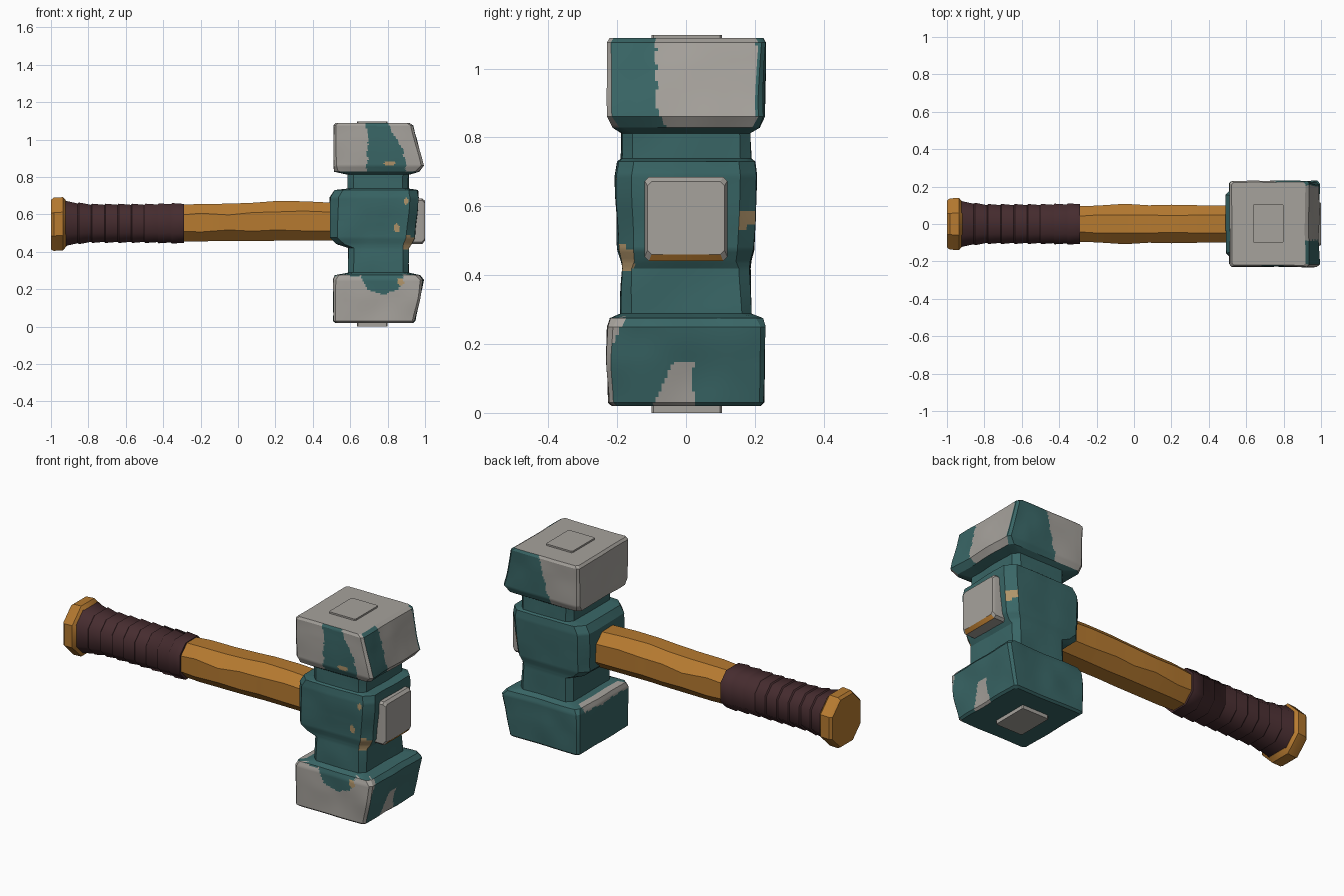
import bpy, bmesh, math
from mathutils import Vector, noise

if "Cube" in bpy.data.objects:
    bpy.data.objects.remove(bpy.data.objects["Cube"])


def material(name, rgb):
    m = bpy.data.materials.new(name)
    m.diffuse_color = [((c / 255 + 0.055) / 1.055) ** 2.4 for c in rgb] + [1]
    m.use_nodes = True
    m.node_tree.nodes["Principled BSDF"].inputs["Base Color"].default_value = m.diffuse_color
    return m


TEAL = material("teal paint", (57, 102, 102))
STEEL = material("bare steel", (166, 162, 156))
TAN = material("tan chip", (176, 148, 106))
WOOD = material("golden wood", (182, 122, 48))
GRIP = material("dark leather", (70, 44, 47))


def lerp(a, b, t):
    return tuple(p + (q - p) * t for p, q in zip(a, b))


def interp(pts, x):
    for (x0, y0), (x1, y1) in zip(pts, pts[1:]):
        if x <= x1:
            return y0 + (y1 - y0) * max(0, (x - x0) / (x1 - x0))
    return pts[-1][1]


def octagon(u0, u1, v0, v1, c):
    return [(u0 + c, v0), (u1 - c, v0), (u1, v0 + c), (u1, v1 - c),
            (u1 - c, v1), (u0 + c, v1), (u0, v1 - c), (u0, v0 + c)]


def loft(name, rings, mats, rule=None, angle=30):
    """Skin closed rings of points; rule(centre, row, column) picks the material."""
    bm = bmesh.new()
    rows = [[bm.verts.new(p) for p in r] for r in rings]
    n = len(rows[0])
    for i in range(len(rows) - 1):
        for j in range(n):
            k = (j + 1) % n
            f = bm.faces.new((rows[i][j], rows[i][k], rows[i + 1][k], rows[i + 1][j]))
            if rule:
                f.material_index = rule(f.calc_center_median(), i, j)
    ends = [bm.faces.new(rows[0]), bm.faces.new(rows[-1])]
    if rule:
        ends[1].material_index = 1 if name == "hammer_head" else 0
    bmesh.ops.recalc_face_normals(bm, faces=bm.faces)
    me = bpy.data.meshes.new(name)
    bm.to_mesh(me)
    bm.free()
    ob = bpy.data.objects.new(name, me)
    bpy.context.collection.objects.link(ob)
    for m in mats:
        me.materials.append(m)
    bpy.ops.object.select_all(action='DESELECT')
    ob.select_set(True)
    bpy.context.view_layer.objects.active = ob
    bpy.ops.object.shade_smooth_by_angle(angle=math.radians(angle))
    return ob


# Head: chamfered rectangles stacked up z (z, x0, x1, half depth, chamfer)
KEYS = [(0.02, .522, .935, .215, .012), (0.03, .51, .947, .226, .012),
        (0.25, .51, .99, .228, .014), (0.275, .52, .97, .22, .02),
        (0.288, .588, .912, .19, .03), (0.42, .59, .912, .186, .03),
        (0.44, .53, .925, .188, .04), (0.475, .49, .945, .197, .045),
        (0.69, .49, .965, .203, .045), (0.73, .515, .96, .198, .045),
        (0.738, .588, .912, .188, .03), (0.812, .588, .912, .186, .03),
        (0.828, .515, .965, .212, .02), (0.86, .51, .99, .226, .014),
        (1.075, .51, .935, .23, .012), (1.088, .522, .915, .222, .012)]
LONG, SHORT = 48, 2
SIDES = [k for k in range(8) for _ in range(LONG if k % 2 == 0 else SHORT)]


def head_ring(z, x0, x1, hy, c):
    o = octagon(x0, x1, -hy, hy, c)
    ring = []
    for k in range(8):
        n = LONG if k % 2 == 0 else SHORT
        for s in range(n):
            x, y = lerp(o[k], o[(k + 1) % 8], s / n)
            d = 0.007 * noise.noise(Vector((x * 7, y * 7, z * 7)))
            ring.append((x + d * (x - .72) * 4, y + d * y * 4, z))
    return ring


head_rings = []
for a, b in zip(KEYS, KEYS[1:]):
    steps = max(1, round((b[0] - a[0]) / 0.008))
    head_rings += [head_ring(*lerp(a, b, s / steps)) for s in range(steps)]
head_rings.append(head_ring(*KEYS[-1]))

# Paint chips: (sides, use y instead of x, position, height, radii)
CHIPS = [((0, 1), 0, .81, .873, .034, .014), ((0, 1), 0, .85, .53, .017, .022),
         ((0, 1), 0, .90, .67, .014, .02), ((0, 1), 0, .91, .45, .016, .035),
         ((0, 1), 0, .87, .24, .018, .022), ((1, 2), 1, -.17, .445, .02, .035),
         ((3, 4), 0, .935, .56, .02, .035)]
FRONT_WEAR = [(.51, .275), (.655, .275), (.69, .2), (.78, .172), (.86, .2), (.89, .275), (1, .275)]


def head_paint(c, row, col):
    k, (x, y, z) = SIDES[col], c
    wob = 0.012 * noise.noise(Vector((x * 25, y * 25, z * 25)))
    for sides, use_y, u, h, ru, rh in CHIPS:
        if k in sides and (((y if use_y else x) - u) / ru) ** 2 + ((z - h) / rh) ** 2 < 1 + 40 * wob:
            return 2
    top, low = z > .825, z < .28
    if k in (0, 1, 7):
        bare = top and (x < .69 + wob or x > wob + interp([(.83, .9), (.95, .88), (1.08, .8)], z)) \
            or low and z < interp(FRONT_WEAR, x) + wob
    elif k == 2:
        bare = top and interp([(.82, -.05), (.88, -.085), (1.09, -.09)], z) + wob < y < .205 \
            or low and (z < .15 and -.095 + (z - .02) * .45 < y < .022 + wob
                        or y < interp([(.18, -.22), (.27, -.18)], z))
    elif k in (3, 4, 5):
        bare = top and x < .69 + (z - .83) * .25 + wob
    else:
        bare = top or low and (z > .245 + wob and y < .17 or y < -.212)
    return 1 if bare else 0


loft("hammer_head", head_rings, [TEAL, STEEL, TAN], head_paint)


# Shafts along x (x, centre z, half width y, half height z, chamfer)
def shaft_ring(x, cz, hy, hz, c):
    return [(x, y, z) for y, z in octagon(-hy, hy, cz - hz, cz + hz, c)]


def shaft(name, keys, mats, rule=None, angle=30):
    return loft(name, [shaft_ring(*k) for k in keys], mats, rule, angle)


# Carved wooden handle
shaft("wooden_handle", [(-.32, .553, .095, .097, .055), (-.2, .556, .098, .1, .05),
                        (-.05, .557, .108, .1, .06), (.08, .56, .1, .102, .052),
                        (.2, .565, .103, .106, .058), (.35, .565, .1, .105, .052),
                        (.55, .56, .1, .1, .05)], [WOOD], angle=40)

# Leather grip: overlapping wraps, flared at both ends
wraps, grip_keys = 9, []
for i in range(wraps):
    a = -.925 + .64 * i / wraps
    b = -.925 + .64 * (i + 1) / wraps
    for x, lift in ((a + .003, .004), (b - .003, -.002)):
        r = interp([(-.925, .117), (-.8, .101), (-.5, .101), (-.28, .106)], x) + lift
        grip_keys.append((x, .552, r + .002, r, r * .5))
shaft("leather_grip", grip_keys, [GRIP], angle=50)

# Wooden pommel
shaft("pommel", [(-1, .545, .125, .132, .07), (-.985, .547, .137, .142, .08),
                 (-.935, .55, .139, .142, .08), (-.915, .55, .115, .118, .06)], [WOOD], angle=35)


# Steel end plate over the handle, its lower bevel showing the wood
def plate_paint(c, row, col):
    return 1 if row == 1 and col == 0 else 0


shaft("handle_end_plate", [(.88, .563, .12, .122, .012), (.985, .563, .12, .122, .012),
                           (1, .566, .112, .106, .012)], [STEEL, WOOD], plate_paint)

# Raised steel plates on both striking faces
for name, z0, z1 in (("top_face_plate", 1.05, 1.097), ("bottom_face_plate", 0, .05)):
    loft(name, [[(x, y, z) for x, y in octagon(.635, .80, -.1, .105, .006)] for z in (z0, z1)], [STEEL])
